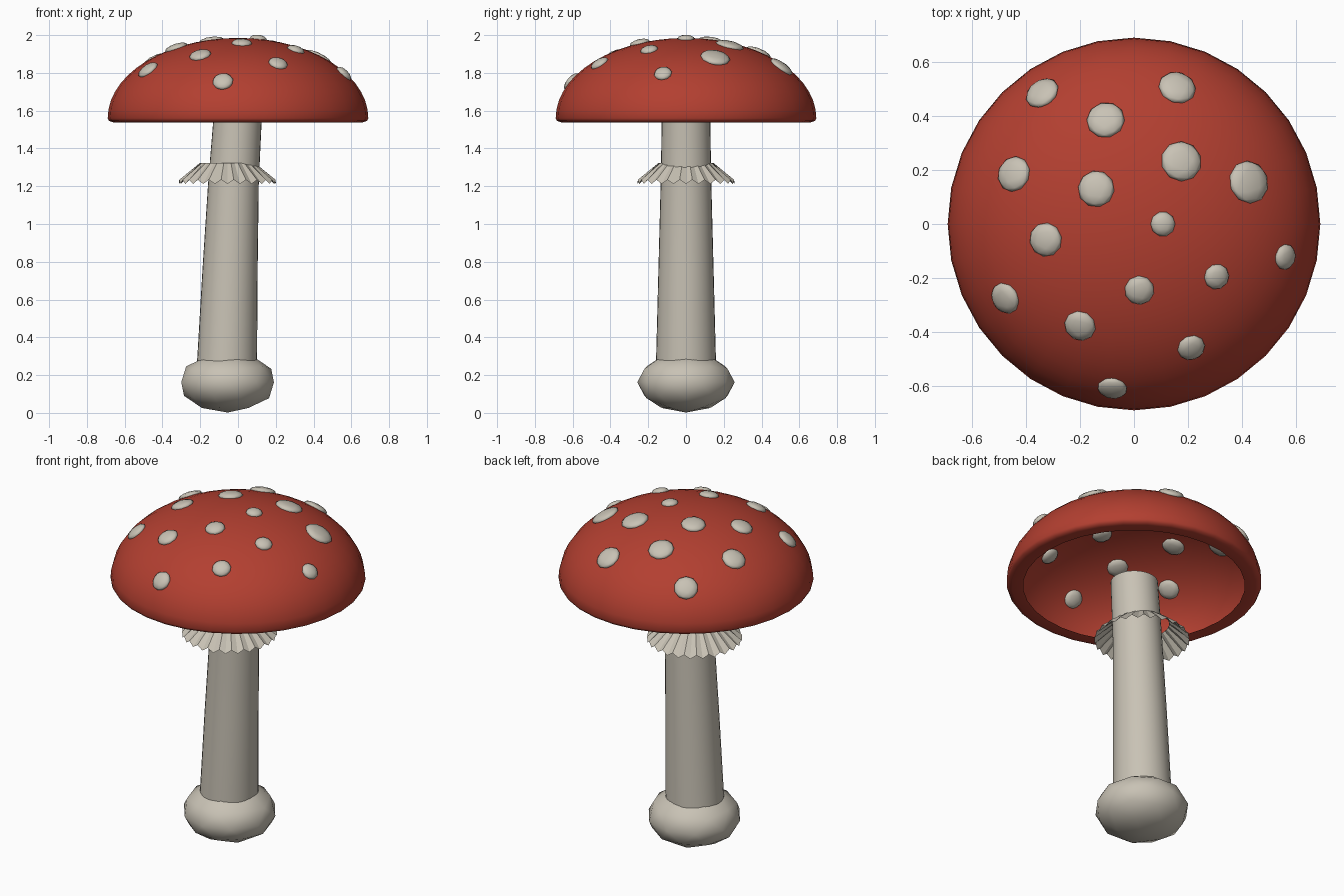
import bpy
import bmesh
import math
from mathutils import Matrix, Vector

if "Cube" in bpy.data.objects:
    bpy.data.objects.remove(bpy.data.objects["Cube"])


def make_material(name, rgb):
    mat = bpy.data.materials.new(name)
    mat.use_nodes = True
    mat.diffuse_color = (*rgb, 1)
    mat.node_tree.nodes["Principled BSDF"].inputs["Base Color"].default_value = (*rgb, 1)
    return mat


red = make_material("cap red", (0.45, 0.05, 0.03))
cream = make_material("warm cream", (0.58, 0.54, 0.46))


def finish(name, bm, mat, smooth=True):
    mesh = bpy.data.meshes.new(name)
    bmesh.ops.recalc_face_normals(bm, faces=bm.faces)
    bm.to_mesh(mesh)
    bm.free()
    mesh.materials.append(mat)
    if smooth:
        mesh.shade_smooth()
    obj = bpy.data.objects.new(name, mesh)
    bpy.context.collection.objects.link(obj)
    return obj


def loft(name, rings, segments, mat, smooth=True, tooth=0.0):
    """Join round rings (centre x, radius, z); tooth notches the last ring."""
    bm = bmesh.new()
    rows = []
    for k, (cx, radius, z) in enumerate(rings):
        row = []
        for i in range(segments):
            a = math.tau * i / segments
            lift = tooth * (i % 2) if k == len(rings) - 1 else 0
            row.append(bm.verts.new((cx + radius * math.cos(a), radius * math.sin(a), z + lift)))
        rows.append(row)
    for low, high in zip(rows, rows[1:]):
        for i in range(segments):
            j = (i + 1) % segments
            bm.faces.new((low[i], low[j], high[j], high[i]))
    bmesh.ops.remove_doubles(bm, verts=bm.verts, dist=0.0001)
    return finish(name, bm, mat, smooth)


def blob(name, matrix, mat):
    bm = bmesh.new()
    bmesh.ops.create_icosphere(bm, subdivisions=2, radius=1, matrix=matrix)
    return finish(name, bm, mat)


# Cap: elliptical dome sheet with a lip curled in under the rim
CAP_R, CAP_H, CAP_Z = 0.69, 0.425, 1.56
STEPS = 14
dome = [(0, CAP_R * math.sin(t), CAP_Z + CAP_H * math.cos(t))
        for t in (math.pi / 2 * i / STEPS for i in range(STEPS + 1))]
lip = [(0, 0.682, 1.545), (0, 0.66, 1.538), (0, 0.6, 1.54)]
loft("cap", dome + lip, 32, red)

# Leaning, tapering stem
loft("stem", [(-0.062, 0.16, 0.2), (-0.057, 0.158, 0.3), (-0.042, 0.146, 0.76),
              (-0.024, 0.134, 1.22), (-0.002, 0.128, 1.56)], 32, cream)

# Flattened bulb at the foot
blob("bulb", Matrix.Translation((-0.055, 0, 0.162)) @ Matrix.Diagonal((0.258, 0.258, 0.16, 1)), cream)

# Flaring skirt with a toothed hem
loft("skirt", [(-0.056, 0.147, 1.322), (-0.056, 0.257, 1.212)], 48, cream, smooth=False, tooth=0.022)

# Raised spots lying on the dome: x, y, radius
spots = [
    (-0.34, 0.485, 0.066), (0.16, 0.505, 0.07), (-0.105, 0.385, 0.071), (0.175, 0.232, 0.076),
    (-0.445, 0.185, 0.067), (-0.14, 0.13, 0.068), (0.425, 0.155, 0.08), (0.107, 0, 0.046),
    (-0.327, -0.058, 0.063), (0.56, -0.122, 0.048), (0.306, -0.195, 0.048), (0.02, -0.245, 0.055),
    (-0.477, -0.275, 0.06), (-0.2, -0.377, 0.059), (0.212, -0.458, 0.052), (-0.08, -0.608, 0.055),
]
for n, (x, y, radius) in enumerate(spots, 1):
    h = CAP_H * math.sqrt(1 - (x * x + y * y) / CAP_R ** 2)
    normal = Vector((x / CAP_R ** 2, y / CAP_R ** 2, h / CAP_H ** 2))
    turn = normal.to_track_quat("Z", "Y").to_matrix().to_4x4()
    place = Matrix.Translation((x, y, CAP_Z + h))
    blob(f"spot_{n}", place @ turn @ Matrix.Diagonal((radius, radius, 0.022, 1)), cream)
